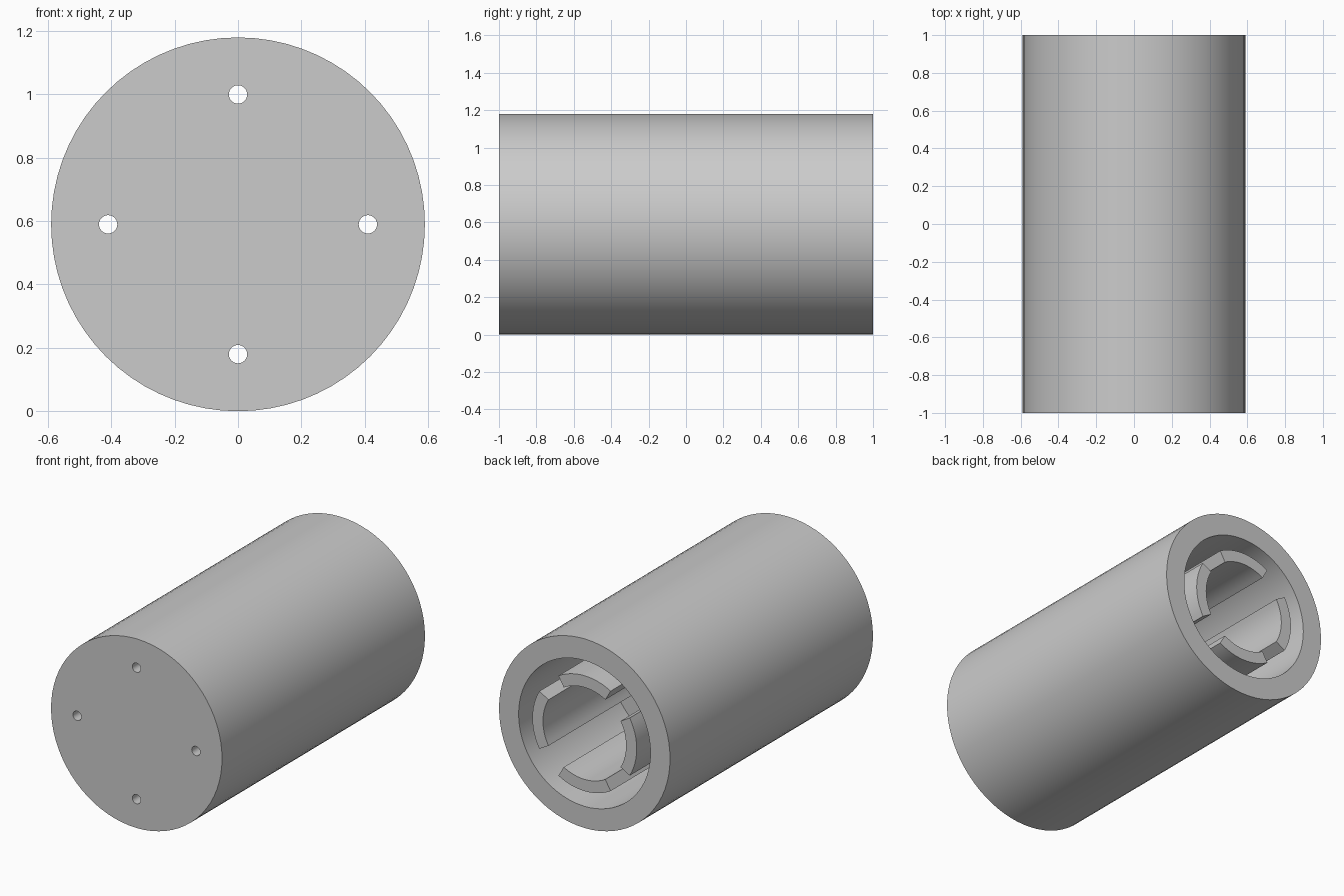
import bpy
import bmesh
from math import cos, sin, radians, tau

RADIUS, BORE, FLOOR_Y = 0.59, 0.455, 0.1
ARC_OUTER, ARC_INNER = 0.36, 0.287
HOLE_RING, HOLE_RADIUS = 0.41, 0.029

old = bpy.data.objects.get("Cube")
if old:
    bpy.data.objects.remove(old, do_unlink=True)

grey = bpy.data.materials.new("plain grey")
grey.use_nodes = True
grey.diffuse_color = (0.6, 0.6, 0.6, 1)
grey.node_tree.nodes["Principled BSDF"].inputs["Base Color"].default_value = grey.diffuse_color


def make_object(name, bm):
    bmesh.ops.recalc_face_normals(bm, faces=bm.faces)
    mesh = bpy.data.meshes.new(name)
    bm.to_mesh(mesh)
    bm.free()
    mesh.materials.append(grey)
    obj = bpy.data.objects.new(name, mesh)
    bpy.context.collection.objects.link(obj)
    return obj


def ring(bm, radius, y, sides, cx=0, cz=RADIUS):
    return [bm.verts.new((cx + radius * cos(tau * i / sides), y,
                          cz + radius * sin(tau * i / sides)))
            for i in range(sides)]


def loft(bm, rings):
    """Skin a stack of closed rings and cap both ends."""
    for a, b in zip(rings, rings[1:]):
        for i in range(len(a)):
            j = (i + 1) % len(a)
            bm.faces.new((a[i], a[j], b[j], b[i]))
    bm.faces.new(rings[0])
    bm.faces.new(rings[-1])


def smooth(obj):
    bpy.ops.object.select_all(action="DESELECT")
    obj.select_set(True)
    bpy.context.view_layer.objects.active = obj
    bpy.ops.object.shade_smooth_by_angle(angle=radians(30))


# Cylindrical body, open at the back
bm = bmesh.new()
profile = [(RADIUS, -1), (RADIUS, 1), (BORE, 1), (BORE, FLOOR_Y)]
loft(bm, [ring(bm, r, y, 72) for r, y in profile])
body = make_object("body", bm)

# Four screw holes through the closed front
bm = bmesh.new()
for k in range(4):
    a = tau * k / 4
    cx, cz = HOLE_RING * cos(a), RADIUS + HOLE_RING * sin(a)
    loft(bm, [ring(bm, HOLE_RADIUS, y, 24, cx, cz) for y in (-1.1, FLOOR_Y + 0.1)])
cutter = make_object("hole_cutter", bm)
cutter.hide_render = True
cut = body.modifiers.new("holes", "BOOLEAN")
cut.operation = "DIFFERENCE"
cut.solver = "EXACT"
cut.object = cutter
bpy.context.view_layer.objects.active = body
bpy.ops.object.modifier_apply(modifier=cut.name)
bpy.data.objects.remove(cutter, do_unlink=True)
smooth(body)

# Four curved inner walls separated by slots
for k, side in enumerate(("left", "top", "right", "bottom")):
    bm = bmesh.new()
    angles = [radians(90 * k - 30 + 5 * i) for i in range(13)]
    outline = [(ARC_OUTER, a) for a in angles] + [(ARC_INNER, a) for a in reversed(angles)]
    loft(bm, [[bm.verts.new((r * cos(a), y, RADIUS + r * sin(a))) for r, a in outline]
              for y in (FLOOR_Y, 1)])
    smooth(make_object(side + "_inner_wall", bm))
